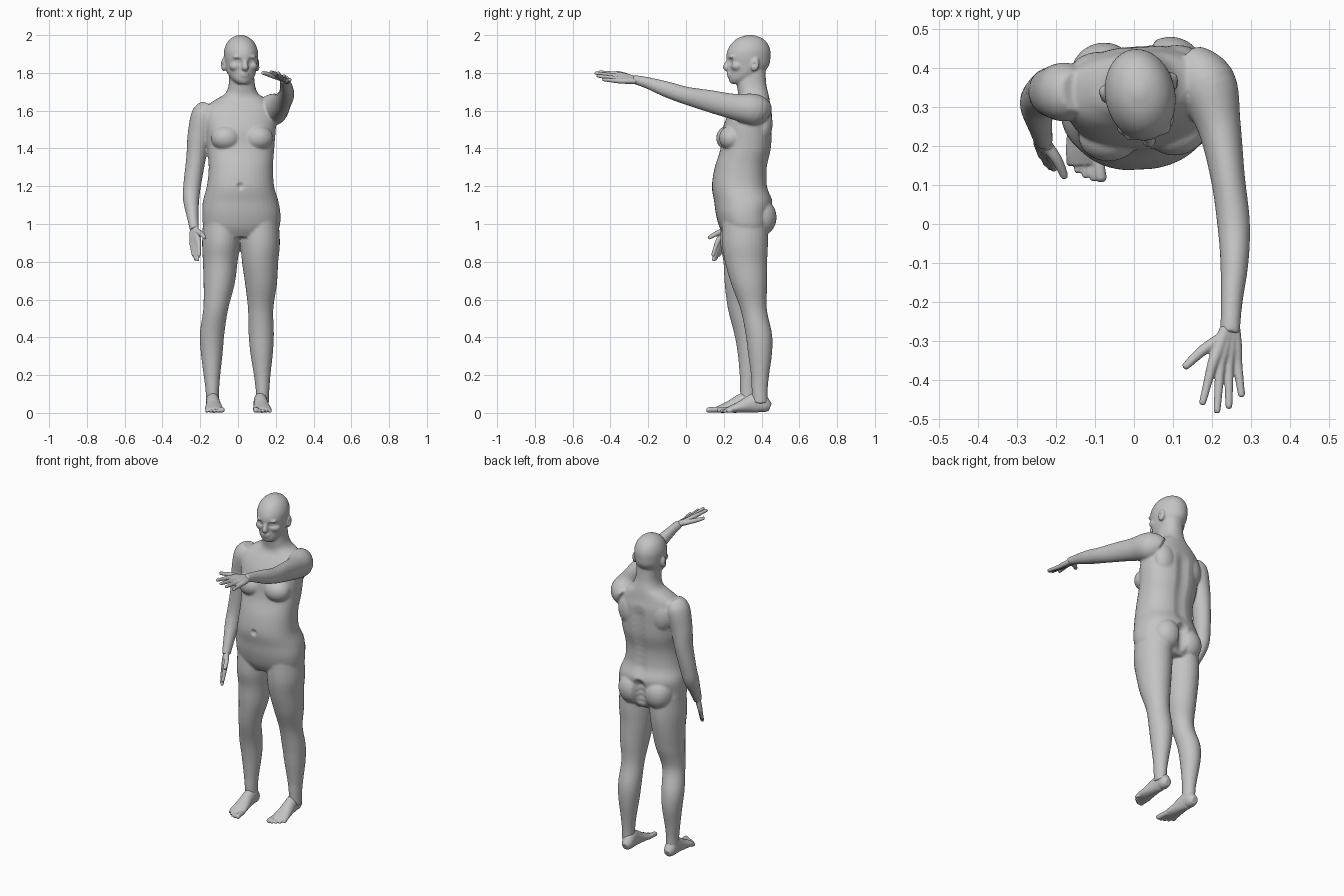
import bpy, bmesh, math
from mathutils import Vector, Matrix

cube = bpy.data.objects.get("Cube")
if cube:
    bpy.data.objects.remove(cube, do_unlink=True)

skin = bpy.data.materials.new("plain grey")
skin.use_nodes = True
GREY = (0.55, 0.55, 0.55, 1)
skin.diffuse_color = GREY
skin.node_tree.nodes["Principled BSDF"].inputs["Base Color"].default_value = GREY


def spline(rows, steps):
    """Catmull-Rom interpolation through rows of x, y, z, half width, half depth."""
    pts = [Vector(r) for r in rows]
    out = []
    for i in range(len(pts) - 1):
        p0, p1, p2 = pts[max(i - 1, 0)], pts[i], pts[i + 1]
        p3 = pts[min(i + 2, len(pts) - 1)]
        for k in range(steps):
            t = k / steps
            out.append(p1 + (p2 - p0) * (t / 2)
                       + (p0 * 2 - p1 * 5 + p2 * 4 - p3) * (t * t / 2)
                       + (p1 * 3 - p0 - p2 * 3 + p3) * (t ** 3 / 2))
    return out + [pts[-1]]


def tube(bm, rows, mat=Matrix(), level=False, yaw=0, power=1.0, sides=28, steps=5):
    """Closed loft of elliptic rings; level keeps every ring horizontal."""
    rows = spline(rows, steps)
    mids = [Vector(r[:3]) for r in rows]
    rings = []
    for i, r in enumerate(rows):
        t = Vector((0, 0, 1))
        if not level:
            t = (mids[min(i + 1, len(mids) - 1)] - mids[max(i - 1, 0)]).normalized()
        a = Vector((math.cos(yaw), math.sin(yaw), 0))
        a = (a - t * a.dot(t)).normalized()
        b = t.cross(a)
        ring = []
        for k in range(sides):
            c, s = (f(math.tau * k / sides) for f in (math.cos, math.sin))
            c, s = (math.copysign(abs(v) ** power, v) for v in (c, s))
            ring.append(bm.verts.new(mat @ (mids[i] + a * c * r[3] + b * s * r[4])))
        rings.append(ring)
    for lo, hi in zip(rings, rings[1:]):
        for k in range(sides):
            n = (k + 1) % sides
            bm.faces.new((lo[k], lo[n], hi[n], hi[k]))
    bm.faces.new(rings[0][::-1])
    bm.faces.new(rings[-1])


def blob(bm, centre, radii, mat=Matrix()):
    m = mat @ Matrix.Translation(centre) @ Matrix.Diagonal((*radii, 1))
    bmesh.ops.create_icosphere(bm, subdivisions=3, radius=1, matrix=m)


def finish(name, bm, voxel, rounds, pushes=()):
    """Fuse the volumes into one skin, relax it, then apply soft pushes."""
    me = bpy.data.meshes.new(name)
    bmesh.ops.recalc_face_normals(bm, faces=bm.faces)
    bm.to_mesh(me)
    bm.free()
    ob = bpy.data.objects.new(name, me)
    bpy.context.collection.objects.link(ob)
    fuse = ob.modifiers.new("fuse", 'REMESH')
    fuse.mode = 'VOXEL'
    fuse.voxel_size = voxel
    relax = ob.modifiers.new("relax", 'SMOOTH')
    relax.factor = 0.5
    relax.iterations = rounds
    bpy.context.view_layer.update()
    deps = bpy.context.evaluated_depsgraph_get()
    done = bpy.data.meshes.new_from_object(ob.evaluated_get(deps))
    ob.modifiers.clear()
    ob.data = done
    bpy.data.meshes.remove(me)
    done.name = name
    for centre, radius, move in pushes:
        centre, move = Vector(centre), Vector(move)
        for v in done.vertices:
            d = (v.co - centre).length / radius
            if d < 1:
                v.co += move * (1 - d * d) ** 2
    for v in done.vertices:
        v.co.z = max(v.co.z, 0)
    done.materials.clear()
    done.materials.append(skin)
    for p in done.polygons:
        p.use_smooth = True
        p.material_index = 0
    return ob


# Torso and neck, turned slightly to the left
body = bmesh.new()
TURN = math.radians(5)
tube(body, [(.015, .31, .93, .16, .10), (.018, .31, .98, .2, .13),
            (.018, .302, 1.05, .207, .142), (.014, .303, 1.12, .2, .153),
            (.013, .284, 1.2, .178, .146), (.015, .291, 1.3, .170, .138),
            (.014, .317, 1.4, .178, .133), (.012, .325, 1.5, .188, .13),
            (.01, .337, 1.57, .193, .118), (.012, .346, 1.62, .18, .1),
            (.018, .356, 1.66, .135, .085), (.02, .356, 1.69, .088, .08),
            (.02, .347, 1.74, .069, .078), (.018, .345, 1.82, .066, .075)],
     level=True, yaw=TURN, power=.88, sides=40)
spin = Matrix.Translation((.015, .31, 0)) @ Matrix.Rotation(TURN, 4, 'Z')
for s in (-1, 1):
    blob(body, (s * .085, -.075, 1.455), (.08, .068, .068), spin)    # chest
    blob(body, (s * .085, .075, 1.035), (.088, .088, .1), spin)      # buttocks
    blob(body, (s * .1, .085, 1.53), (.075, .055, .1), spin)         # shoulder blades

# Legs
tube(body, [(.115, .312, 1.02, .1, .12), (.118, .312, .9, .104, .122),
            (.117, .318, .8, .096, .112), (.122, .335, .68, .084, .095),
            (.12, .358, .55, .067, .07), (.123, .385, .42, .067, .07),
            (.125, .392, .32, .06, .064), (.128, .392, .2, .044, .048),
            (.13, .39, .12, .036, .042), (.13, .392, .05, .034, .04)], level=True)
tube(body, [(-.085, .305, 1.02, .1, .12), (-.09, .305, .9, .1, .124),
            (-.094, .308, .8, .092, .11), (-.1, .3, .68, .082, .095),
            (-.118, .292, .55, .066, .07), (-.137, .325, .42, .065, .07),
            (-.139, .337, .32, .058, .064), (-.138, .332, .2, .044, .048),
            (-.136, .328, .12, .036, .042), (-.135, .33, .05, .034, .04)], level=True)

# Lowered right arm and raised left arm
tube(body, [(-.15, .34, 1.63, .04, .05), (-.175, .338, 1.58, .07, .075),
            (-.205, .338, 1.47, .062, .066), (-.222, .338, 1.35, .052, .058),
            (-.242, .322, 1.21, .047, .049), (-.248, .3, 1.13, .043, .047),
            (-.24, .25, 1.04, .031, .034), (-.231, .212, .97, .024, .027)])
tube(body, [(.14, .39, 1.58, .06, .08), (.185, .355, 1.605, .078, .085),
            (.218, .25, 1.622, .056, .068), (.24, .12, 1.652, .044, .058),
            (.255, 0, 1.68, .042, .047), (.257, -.1, 1.712, .036, .042),
            (.25, -.2, 1.746, .028, .031), (.246, -.28, 1.767, .025, .023)])

# Head, looking a little to the left
head = Matrix.Translation((.015, .335, 0)) @ Matrix.Rotation(math.radians(11), 4, 'Z')
tube(body, [(0, -.06, 1.742, .03, .04), (0, -.042, 1.765, .056, .068),
            (0, -.018, 1.8, .075, .092), (0, -.004, 1.84, .084, .11),
            (0, -.005, 1.88, .089, .118), (0, -.002, 1.92, .088, .114),
            (0, .002, 1.96, .072, .093), (0, .004, 1.986, .046, .06),
            (0, .004, 2.001, .012, .014)], head, level=True, sides=36)
tube(body, [(0, -.108, 1.878, .009, .008), (0, -.121, 1.85, .011, .012),
            (0, -.126, 1.828, .018, .016), (0, -.113, 1.815, .013, .009)], head)  # nose
blob(body, (0, -.108, 1.796), (.026, .013, .008), head)      # upper lip
blob(body, (0, -.106, 1.783), (.023, .013, .008), head)      # lower lip
blob(body, (0, -.086, 1.76), (.028, .022, .018), head)       # chin
for s in (-1, 1):
    blob(body, (s * .034, -.102, 1.884), (.03, .016, .009), head)    # brow
    blob(body, (s * .044, -.074, 1.835), (.032, .032, .026), head)   # cheek
    tilt = head @ Matrix.Translation((s * .09, .015, 1.843)) @ Matrix.Rotation(-.2, 4, 'X')
    blob(body, (0, 0, 0), (.014, .022, .037), tilt)                  # ear

# Eye sockets, eyelids, navel, spine and buttock cleft
pushes = [((.012, .14, 1.2), .025, (0, .012, 0))]
turn = head.to_3x3()
for s in (-1, 1):
    pushes.append((head @ Vector((s * .034, -.112, 1.861)), .025, turn @ Vector((0, .014, 0))))
    pushes.append((head @ Vector((s * .034, -.098, 1.86)), .014, turn @ Vector((0, -.006, 0))))
    pushes.append((head @ Vector((s * .103, .008, 1.845)), .017, turn @ Vector((-s * .008, 0, 0))))
for i in range(10):
    pushes.append(((.015, .45, 1.18 + i * .04), .06, (0, -.007, 0)))
for i in range(5):
    pushes.append(((.012, .465, .94 + i * .035), .05, (0, -.03, 0)))
finish("body", body, .006, 7, pushes)


# Hands: one tube per finger from the wrist, fused into a palm
def hand(name, wrist, index, pinky, tips, thumb):
    bm = bmesh.new()
    wrist, index, pinky = Vector(wrist), Vector(index), Vector(pinky)
    for i, tip in enumerate(tips):
        knuckle = index.lerp(pinky, i / 3)
        tip = Vector(tip)
        start = wrist + (knuckle - index.lerp(pinky, .5)) * .35
        tube(bm, [(*start, .015, .015), (*start.lerp(knuckle, .6), .016, .015),
                  (*knuckle, .0135, .013), (*knuckle.lerp(tip, .5), .011, .011),
                  (*knuckle.lerp(tip, .93), .009, .009), (*tip, .005, .005)], sides=14)
    base = wrist.lerp(index, .2)
    tube(bm, [(*base, .016, .016), (*thumb[0], .014, .014),
              (*Vector(thumb[0]).lerp(Vector(thumb[1]), .9), .01, .01),
              (*thumb[1], .005, .005)], sides=14)
    finish(name, bm, .0035, 4)


hand("left_hand", (.246, -.265, 1.763), (.2, -.362, 1.793), (.264, -.355, 1.757),
     [(.174, -.463, 1.805), (.212, -.484, 1.8), (.243, -.473, 1.785), (.276, -.443, 1.765)],
     [(.178, -.322, 1.787), (.128, -.368, 1.802)])
hand("right_hand", (-.232, .216, .985), (-.208, .165, .9), (-.244, .205, .9),
     [(-.205, .14, .83), (-.213, .143, .803), (-.224, .153, .808), (-.236, .172, .83)],
     [(-.197, .164, .95), (-.176, .118, .925)])


# Feet: heel to ball, with five toes
def foot(name, heel, toe, side):
    bm = bmesh.new()
    way = Vector(toe) - Vector(heel)
    yaw = math.atan2(way.x, -way.y)
    m = Matrix.Translation((*heel, 0)) @ Matrix.Rotation(yaw, 4, 'Z')
    tube(bm, [(0, 0, .03, .02, .022), (0, -.025, .04, .034, .04),
              (0, -.06, .055, .036, .055), (0, -.1, .048, .037, .048),
              (0, -.15, .033, .043, .033), (0, -.2, .021, .049, .021),
              (0, -.23, .014, .044, .013)], m)
    for i in range(5):
        x = side * (-.036 + i * .0185)
        r = .015 if i == 0 else .0105 - i * .0004
        reach = -.278 + i * i * .0028
        tube(bm, [(x * .9, -.2, r + .003, r, r), (x, reach * .9, r + .002, r, r),
                  (x * 1.05, reach + .008, r, r, r * .9),
                  (x * 1.05, reach, r, r * .5, r * .5)], m, sides=14)
    finish(name, bm, .004, 4)


foot("left_foot", (.115, .445), (.133, .17), 1)
foot("right_foot", (-.137, .383), (-.122, .11), -1)
